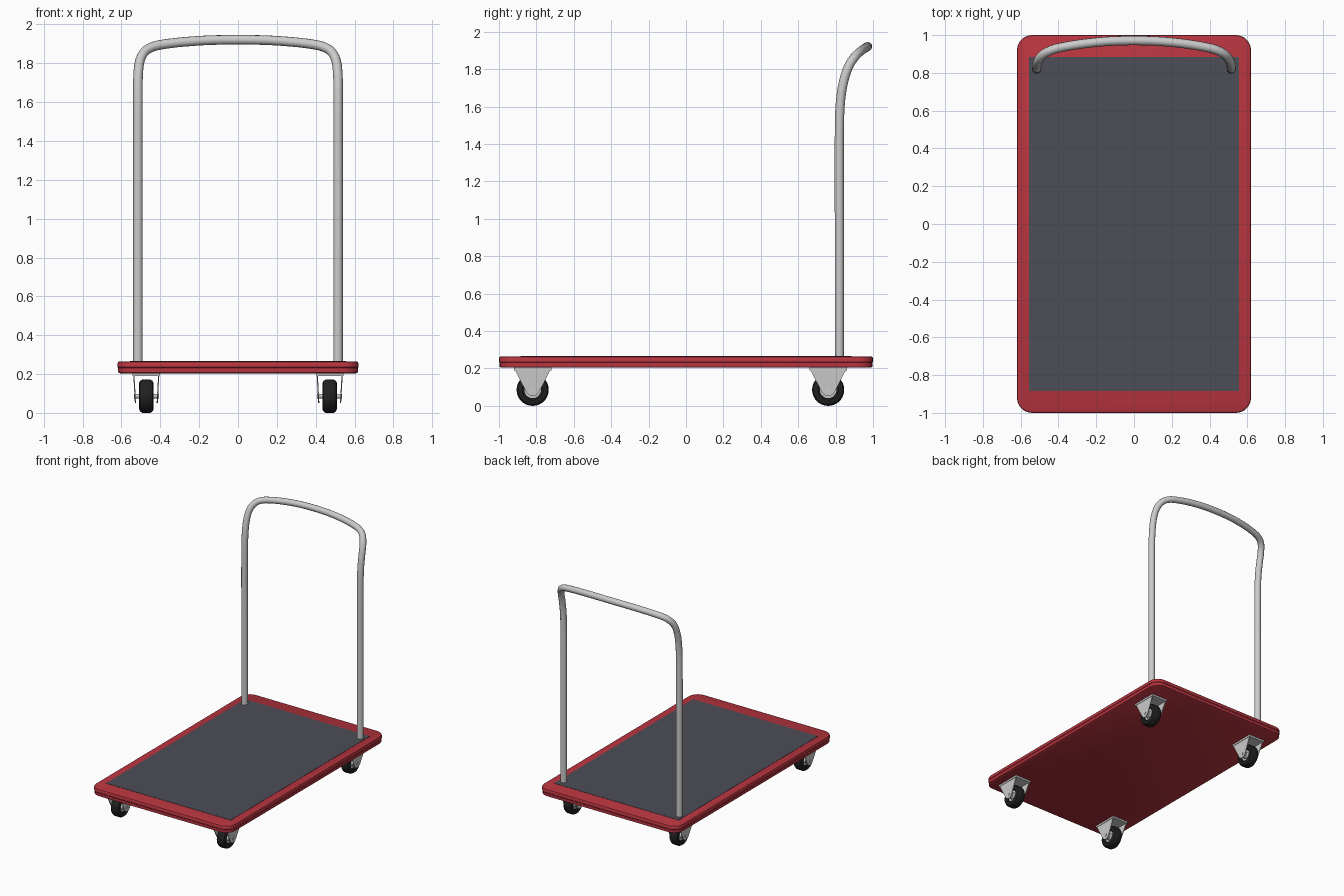
import bpy, bmesh, math
from mathutils import Vector

if "Cube" in bpy.data.objects:
    bpy.data.objects.remove(bpy.data.objects["Cube"])


def material(name, col):
    m = bpy.data.materials.new(name)
    m.diffuse_color = (*col, 1)
    m.use_nodes = True
    m.node_tree.nodes["Principled BSDF"].inputs["Base Color"].default_value = m.diffuse_color
    return m


RED = material("red_paint", (0.48, 0.035, 0.05))
MAT = material("dark_rubber_mat", (0.075, 0.075, 0.095))
BLACK = material("black_rubber", (0.015, 0.015, 0.015))


def finish(name, bm, mat=None, smooth=None):
    bmesh.ops.recalc_face_normals(bm, faces=bm.faces)
    me = bpy.data.meshes.new(name)
    bm.to_mesh(me)
    bm.free()
    ob = bpy.data.objects.new(name, me)
    bpy.context.collection.objects.link(ob)
    if mat:
        me.materials.append(mat)
    if smooth:
        bpy.ops.object.select_all(action='DESELECT')
        ob.select_set(True)
        bpy.context.view_layer.objects.active = ob
        bpy.ops.object.shade_smooth_by_angle(angle=math.radians(smooth))
    return ob


def loft(bm, rings, closed=False):
    loops = [[bm.verts.new(p) for p in r] for r in rings]
    pairs = list(zip(loops, loops[1:]))
    if closed:
        pairs.append((loops[-1], loops[0]))
    for a, b in pairs:
        for i in range(len(a)):
            j = (i + 1) % len(a)
            bm.faces.new((a[i], a[j], b[j], b[i]))
    if not closed:
        bm.faces.new(loops[0])
        bm.faces.new(loops[-1])


def rounded_rect(hx, hy, r, z, seg=5):
    pts = []
    for k, (sx, sy) in enumerate([(1, 1), (-1, 1), (-1, -1), (1, -1)]):
        for i in range(seg + 1):
            a = math.pi / 2 * (k + i / seg)
            pts.append((sx * (hx - r) + r * math.cos(a), sy * (hy - r) + r * math.sin(a), z))
    return pts


# Deck with a creased, softened rim
bm = bmesh.new()
loft(bm, [rounded_rect(0.62 - d, 1 - d, 0.08 - d, z) for d, z in
          [(0.012, 0.204), (0.003, 0.209), (0.003, 0.232), (0, 0.236), (0, 0.256), (0.003, 0.262), (0.01, 0.265)]])
finish("deck", bm, RED, 30)

# Mat inlaid on the deck
bm = bmesh.new()
loft(bm, [[(sx * 0.555, sy * 0.885, z) for sx, sy in [(1, 1), (-1, 1), (-1, -1), (1, -1)]]
          for z in (0.26, 0.267)])
finish("deck_mat", bm, MAT)

# Push handle: one bent tube
half = [(0.515, 0.82, 0.255), (0.515, 0.82, 0.9), (0.515, 0.82, 1.48), (0.515, 0.826, 1.63),
        (0.514, 0.844, 1.74), (0.503, 0.872, 1.82), (0.470, 0.905, 1.869),
        (0.40, 0.932, 1.895), (0.2, 0.962, 1.916)]
path = half + [(0, 0.971, 1.921)] + [(-x, y, z) for x, y, z in reversed(half)]
cu = bpy.data.curves.new("push_handle_path", 'CURVE')
cu.dimensions = '3D'
cu.bevel_depth = 0.0245
cu.bevel_resolution = 4
cu.resolution_u = 5
cu.use_fill_caps = True
sp = cu.splines.new('BEZIER')
sp.bezier_points.add(len(path) - 1)
for i, (bp, p) in enumerate(zip(sp.bezier_points, path)):
    a, b = Vector(path[max(i - 1, 0)]), Vector(path[min(i + 1, len(path) - 1)])
    p = Vector(p)
    d = (b - a).normalized()
    bp.handle_left_type = bp.handle_right_type = 'FREE'
    bp.co = p
    bp.handle_left = p - d * (p - a).length / 3
    bp.handle_right = p + d * (b - p).length / 3
tmp = bpy.data.objects.new("push_handle_curve", cu)
bpy.context.collection.objects.link(tmp)
me = bpy.data.meshes.new_from_object(tmp.evaluated_get(bpy.context.evaluated_depsgraph_get()))
bm = bmesh.new()
bm.from_mesh(me)
bpy.data.objects.remove(tmp)
finish("push_handle", bm, None, 40)


def lathe_x(name, profile, c, mat=None, seg=28, closed=True):
    # Revolve (x, radius) pairs about an x axis through c
    bm = bmesh.new()
    rings = [[(c[0] + x, c[1] + r * math.cos(2 * math.pi * i / seg),
               c[2] + r * math.sin(2 * math.pi * i / seg)) for i in range(seg)] for x, r in profile]
    loft(bm, rings, closed)
    finish(name, bm, mat, 35)


def caster(name, cx, cy):
    c = (cx, cy, 0.086)
    # Tyre and hub
    lathe_x(name + "_tyre", [(-0.03, 0.045), (-0.037, 0.055), (-0.037, 0.068), (-0.032, 0.079),
                             (-0.02, 0.086), (0.02, 0.086), (0.032, 0.079), (0.037, 0.068),
                             (0.037, 0.055), (0.03, 0.045)], c, BLACK)
    lathe_x(name + "_hub", [(-0.036, 0.016), (-0.036, 0.024), (-0.02, 0.028), (-0.02, 0.046),
                            (0.02, 0.046), (0.02, 0.028), (0.036, 0.024), (0.036, 0.016)],
            c, None, 20, False)
    lathe_x(name + "_axle", [(-0.064, 0.009), (-0.064, 0.012), (0.064, 0.012), (0.064, 0.009)],
            c, None, 12, False)
    # Mounting plate and tapered fork cheeks
    bm = bmesh.new()
    loft(bm, [[(cx + sx * 0.07, cy + sy * 0.1, z) for sx, sy in [(1, 1), (-1, 1), (-1, -1), (1, -1)]]
              for z in (0.19, 0.206)])
    outline = [(-0.098, 0.195), (-0.088, 0.18)]
    outline += [(0.038 * math.cos(a), 0.09 + 0.038 * math.sin(a))
                for a in [math.radians(205 + 130 * i / 6) for i in range(7)]]
    outline += [(0.088, 0.18), (0.098, 0.195)]
    for s in (-1, 1):
        loft(bm, [[(cx + s * (0.056 + off + 0.008 * (z - 0.05) / 0.145), cy + y, z)
                   for y, z in outline] for off in (-0.003, 0.003)])
    finish(name + "_bracket", bm)


for side, x in (("left", -0.472), ("right", 0.472)):
    caster("front_" + side + "_caster", x, -0.82)
    caster("rear_" + side + "_caster", x, 0.76)
